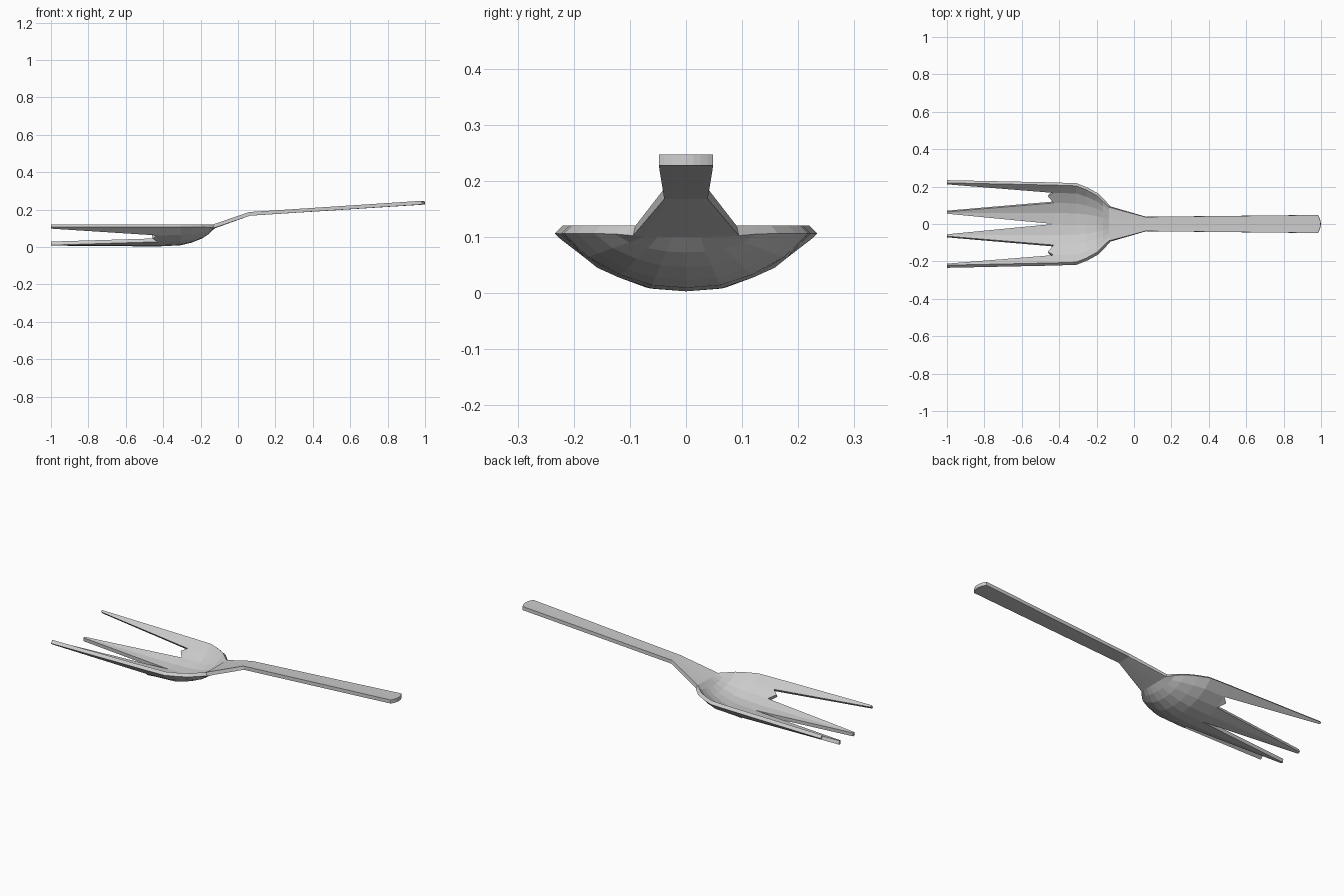
import bpy, bmesh

if "Cube" in bpy.data.objects:
    bpy.data.objects.remove(bpy.data.objects["Cube"])

# Half cross-section of the bowl: width fraction and height fraction
SPREAD = [0.0, 0.28, 0.54, 0.80, 1.0]
RISE = [0.0, 0.05, 0.24, 0.56, 1.0]

# Stations along the fork: x, half width, rim height, depth below rim
STATIONS = [
    (-0.43, 0.208, 0.12, 0.097),
    (-0.31, 0.204, 0.12, 0.091),
    (-0.255, 0.182, 0.12, 0.078),
    (-0.20, 0.152, 0.12, 0.056),
    (-0.165, 0.118, 0.12, 0.032),
    (-0.135, 0.090, 0.12, 0.003),
    (0.06, 0.038, 0.187, 0.0),
    (0.982, 0.048, 0.247, 0.0),
]


def height(s, rim, depth):
    """Surface height at width fraction s."""
    for i in range(4):
        if s <= SPREAD[i + 1] or i == 3:
            t = (s - SPREAD[i]) / (SPREAD[i + 1] - SPREAD[i])
            return rim - depth * (1 - RISE[i] - t * (RISE[i + 1] - RISE[i]))


bm = bmesh.new()


def point(x, y, w=0.22, rim=0.12, depth=0.097):
    return bm.verts.new((x, y, height(y / w, rim, depth)))


def strip(a, b):
    for i in range(len(a) - 1):
        bm.faces.new((a[i], b[i], b[i + 1], a[i + 1]))


# Bowl, neck and handle, right half
rows = []
for x, w, rim, depth in STATIONS:
    bow = 0.016 if x > 0.9 else 0.0     # slightly pointed handle end
    rows.append([point(x + bow * (1 - s * s), s * w, w, rim, depth) for s in SPREAD])
for a, b in zip(rows, rows[1:]):
    strip(a, b)

# Inner and outer tines grow from the bowl's front edge
root = rows[0]
strip([point(-1, y) for y in (0.055, 0.060, 0.065)], root[:3])
strip([point(-1, y) for y in (0.212, 0.220)], root[3:])

# Small burr in the gap between tines
bm.faces.new((point(-0.46, 0.148), root[2], root[3]))

mesh = bpy.data.meshes.new("fork")
bm.to_mesh(mesh)
bm.free()
fork = bpy.data.objects.new("fork", mesh)
bpy.context.collection.objects.link(fork)

# Mirror to the other side, then thicken downwards
mirror = fork.modifiers.new("mirror", 'MIRROR')
mirror.use_axis = (False, True, False)
solid = fork.modifiers.new("thickness", 'SOLIDIFY')
solid.thickness = 0.02
solid.offset = -1
